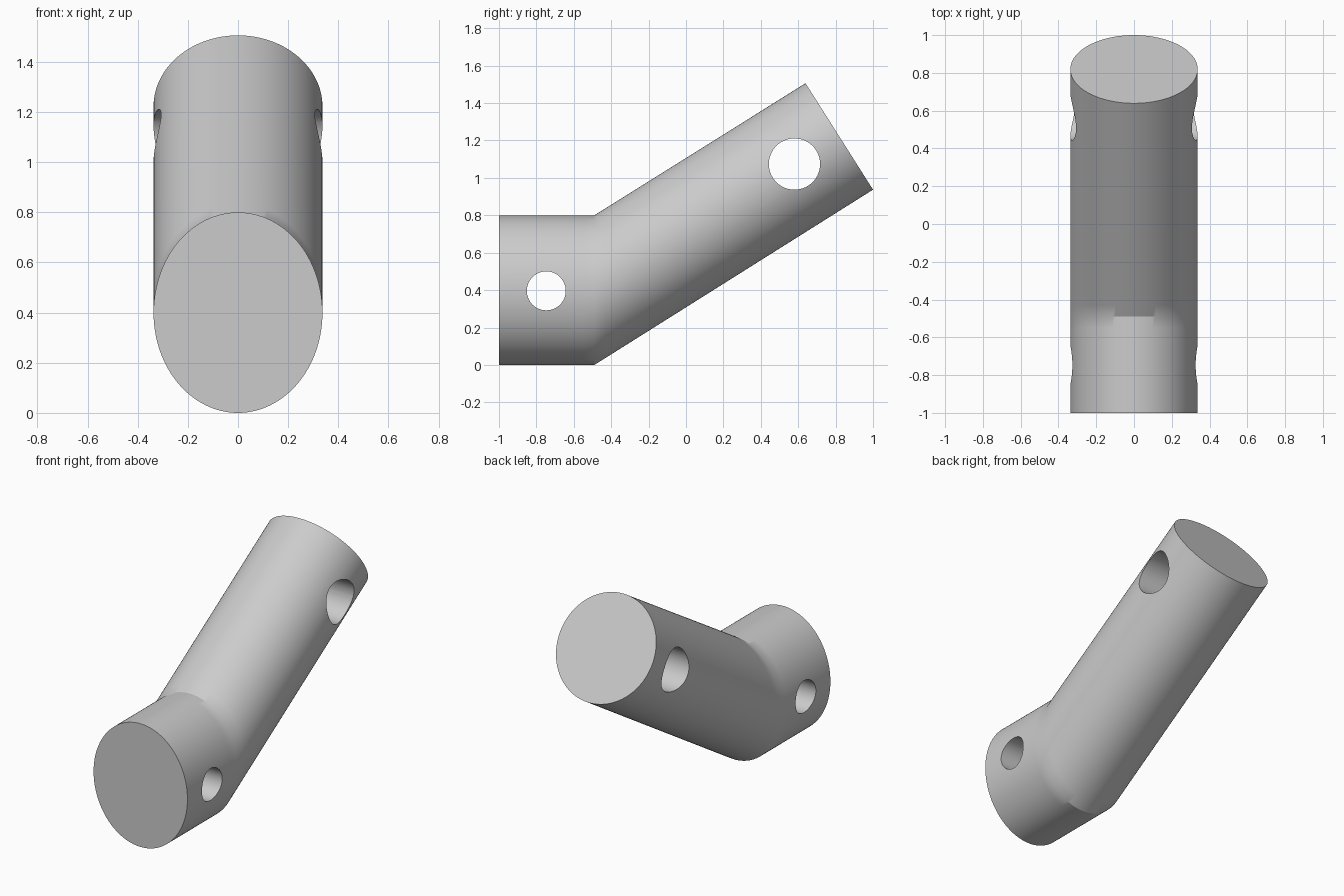
import bpy
import bmesh
import math
from mathutils import Vector

if "Cube" in bpy.data.objects:
    bpy.data.objects.remove(bpy.data.objects["Cube"], do_unlink=True)

SIDES = 128
RADIUS = 0.337
HEIGHT = 0.8

grey = bpy.data.materials.new("light grey")
grey.use_nodes = True
grey.diffuse_color = (0.6, 0.6, 0.6, 1)
grey.node_tree.nodes["Principled BSDF"].inputs["Base Color"].default_value = (0.6, 0.6, 0.6, 1)


def ring(bm, top, bottom):
    """Ellipse of vertices whose vertical axis runs from bottom to top (y, z)."""
    top, bottom = Vector((0, *top)), Vector((0, *bottom))
    middle, half = (top + bottom) / 2, (top - bottom) / 2
    verts = []
    for i in range(SIDES):
        a = math.tau * i / SIDES
        verts.append(bm.verts.new(middle + half * math.cos(a) + Vector((RADIUS * math.sin(a), 0, 0))))
    return verts


# Bent bar: level stub, mitred joint with support rings, sloping arm cut square
joint, slope, support = -0.49, 0.626, 0.06
sections = [((y, HEIGHT), (y, 0)) for y in (-1, joint - support, joint)]
y = joint + support
sections.append(((y, HEIGHT + support * slope), (y, support * slope)))
sections.append(((0.639, 1.506), (1.0, 0.937)))

bm = bmesh.new()
rings = [ring(bm, top, bottom) for top, bottom in sections]
for a, b in zip(rings, rings[1:]):
    for i in range(SIDES):
        j = (i + 1) % SIDES
        bm.faces.new((a[i], a[j], b[j], b[i]))
bm.faces.new(rings[0])
bm.faces.new(rings[-1])
bmesh.ops.recalc_face_normals(bm, faces=bm.faces)
mesh = bpy.data.meshes.new("bent_bar")
bm.to_mesh(mesh)
bm.free()
mesh.materials.append(grey)
bar = bpy.data.objects.new("bent_bar", mesh)
bpy.context.collection.objects.link(bar)

# Cross holes through the stub and the arm
for name, y, z, radius in (("stub_hole", -0.747, 0.396, 0.104), ("arm_hole", 0.58, 1.074, 0.137)):
    bpy.ops.mesh.primitive_cylinder_add(vertices=64, radius=radius, depth=1,
                                        location=(0, y, z), rotation=(0, math.pi / 2, 0))
    cutter = bpy.context.object
    cutter.name = name
    cutter.hide_render = True
    cutter.data.materials.append(grey)
    cut = bar.modifiers.new(name, "BOOLEAN")
    cut.operation = "DIFFERENCE"
    cut.solver = "EXACT"
    cut.object = cutter
    bpy.ops.object.select_all(action="DESELECT")
    bar.select_set(True)
    bpy.context.view_layer.objects.active = bar
    bpy.ops.object.modifier_apply(modifier=name)
    bpy.data.objects.remove(cutter, do_unlink=True)

bpy.ops.object.shade_smooth_by_angle(angle=math.radians(30))
